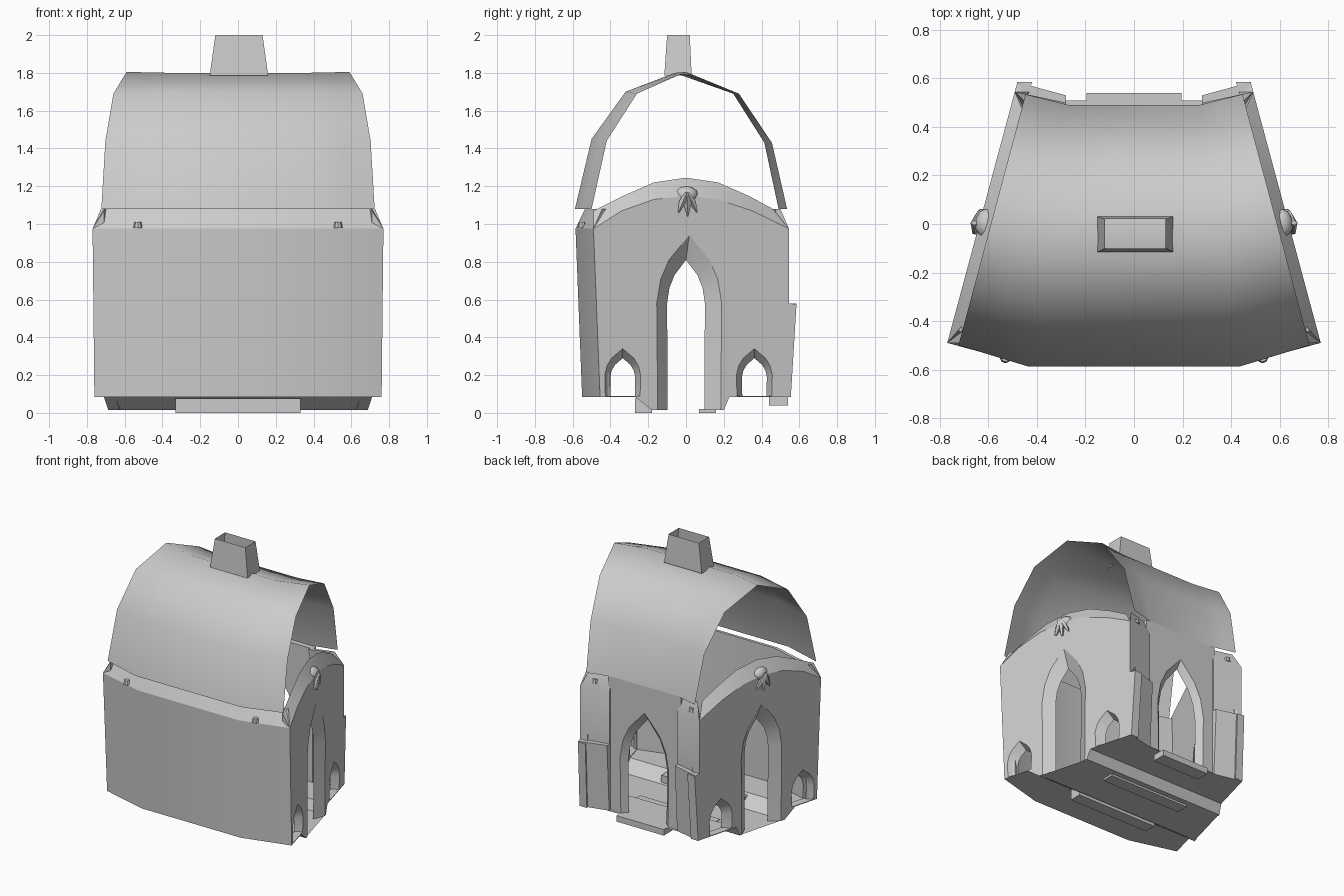
import bpy, bmesh, math
from mathutils import Vector
from mathutils.geometry import tessellate_polygon

if "Cube" in bpy.data.objects:
    bpy.data.objects.remove(bpy.data.objects["Cube"])

grey = bpy.data.materials.new("plain grey")
grey.use_nodes = True
grey.diffuse_color = (0.6, 0.6, 0.6, 1)
grey.node_tree.nodes["Principled BSDF"].inputs["Base Color"].default_value = (0.6, 0.6, 0.6, 1)


def finish(name, bm, angle=40):
    bmesh.ops.recalc_face_normals(bm, faces=bm.faces)
    mesh = bpy.data.meshes.new(name)
    bm.to_mesh(mesh)
    bm.free()
    mesh.materials.append(grey)
    ob = bpy.data.objects.new(name, mesh)
    bpy.context.collection.objects.link(ob)
    bpy.ops.object.select_all(action="DESELECT")
    ob.select_set(True)
    bpy.context.view_layer.objects.active = ob
    bpy.ops.object.shade_smooth_by_angle(angle=math.radians(angle))
    return ob


def loft(name, rows, ring=False, caps=False, closed=False, angle=40):
    """Skin rows of points; ring joins row ends, closed joins last row to first."""
    bm = bmesh.new()
    grid = [[bm.verts.new(p) for p in row] for row in rows]
    n = len(rows[0])
    pairs = list(zip(grid, grid[1:])) + ([(grid[-1], grid[0])] if closed else [])
    for a, b in pairs:
        for i in range(n if ring else n - 1):
            j = (i + 1) % n
            bm.faces.new((a[i], a[j], b[j], b[i]))
    if caps and ring:
        bm.faces.new(grid[0])
        bm.faces.new(grid[-1])
    if caps and closed:
        bm.faces.new([r[0] for r in grid])
        bm.faces.new([r[-1] for r in grid])
    return finish(name, bm, angle)


def panel(name, outer_loops, inner_loops, place, depth):
    """Slab with holes whose loops may differ between outside and inside."""
    bm = bmesh.new()
    sides = []
    for loops, d in ((outer_loops, 0), (inner_loops, depth)):
        verts = [[bm.verts.new(place(u, v, d)) for u, v in loop] for loop in loops]
        flat = [v for loop in verts for v in loop]
        for tri in tessellate_polygon([[Vector((u, v, 0)) for u, v in l] for l in loops]):
            bm.faces.new([flat[i] for i in tri])
        sides.append(verts)
    for a, b in zip(*sides):
        for i in range(len(a)):
            j = (i + 1) % len(a)
            bm.faces.new((a[i], a[j], b[j], b[i]))
    return finish(name, bm, 30)


def arch(c, half, base, spring, peak):
    """Pointed arch, from its left foot over the tip to its right foot."""
    h = peak - spring
    left = [(-half * 0.97, base), (-half, spring), (-half * 0.88, spring + h * 0.35),
            (-half * 0.62, spring + h * 0.64)]
    right = [(-x, z) for x, z in reversed(left)]
    return [(c + x, z) for x, z in left + [(0, peak)] + right]


def box(name, x0, x1, y0, y1, z0, z1):
    plan = [(x0, y0), (x1, y0), (x1, y1), (x0, y1)]
    return loft(name, [[(x, y, z) for x, y in plan] for z in (z0, z1)], ring=True, caps=True)


def side_x(y):
    return 0.638 - 0.269 * y


# Side walls: arched top with a raised inner rim, a door and two low windows
def wall_outline(door, top):
    return ([(-0.455, 0.085), (-0.27, 0.085), (-0.18, 0.015)] + door
            + [(0.2, 0.015), (0.23, 0.085), (0.555, 0.085), (0.585, 0.575), (0.545, 0.58)] + top)


outer_top = [(0.545, 0.975), (0.35, 1.07), (0.17, 1.13), (0, 1.15), (-0.17, 1.13), (-0.34, 1.07), (-0.49, 0.975)]
rim_top = [(0.46, 1.08), (0.33, 1.15), (0.17, 1.22), (0, 1.245), (-0.17, 1.22), (-0.33, 1.15), (-0.49, 1.07)]
outside = [wall_outline(arch(0.017, 0.172, 0.015, 0.58, 0.94), outer_top)]
inside = [wall_outline(arch(0, 0.1, 0.015, 0.58, 0.81), rim_top)]
for c in (-0.335, 0.362):
    outside.append(arch(c, 0.095, 0.09, 0.2, 0.34))
    inside.append(arch(c, 0.066, 0.09, 0.19, 0.29))

for s, side in ((1, "left"), (-1, "right")):
    panel(side + "_wall", outside, inside, lambda y, z, d: (s * (side_x(y) - d), y, z), 0.06)

    # Back corner wings, thicker below, with a sloped rim on top
    def wing(y_out, y_in, z, inset=0.0):
        return [(s * x, y - inset, z) for x, y in
                ((side_x(y_out) - inset, y_out), (0.28, y_in), (0.28, y_in - 0.05 + inset * 0.5),
                 (side_x(y_out) - 0.03 - inset, y_out - 0.05 + inset * 0.5))]
    loft(side + "_lower_wing", [wing(0.555, 0.505, 0.085), wing(0.585, 0.53, 0.58)], ring=True, caps=True)
    loft(side + "_upper_wing", [wing(0.545, 0.5, 0.57), wing(0.545, 0.5, 0.975),
                                wing(0.545, 0.5, 1.08, 0.045)], ring=True, caps=True, angle=30)

    # Leaf ornament at the top of the arch
    bm = bmesh.new()
    bmesh.ops.create_uvsphere(bm, u_segments=10, v_segments=6, radius=1)
    for v in bm.verts:
        v.co = (s * 0.605 + v.co.x * 0.05, v.co.y * 0.065, 1.155 + v.co.z * 0.045)
    finish(side + "_ornament_bud", bm, 60)
    for k in (-1, 0, 1):
        tip = 0.01 + 0.05 * k
        rows = []
        for t, w in ((0, 0.01), (0.45, 0.022), (1, 0.003)):
            y = 0.005 + (tip - 0.005) * t
            x = side_x(y) + 0.025 - 0.02 * t
            z = 1.17 - (0.13 - 0.02 * abs(k)) * t
            rows.append([(s * x, y - w, z), (s * (x + 0.012), y, z), (s * x, y + w, z), (s * (x - 0.025), y, z)])
        loft(side + "_ornament_leaf", rows, ring=True, caps=True)

    # Small rivets on the rim
    for x, y, z in ((0.53, -0.55, 0.995), (0.4, 0.5, 1.02)):
        bm = bmesh.new()
        bmesh.ops.create_cone(bm, cap_ends=True, segments=8, radius1=0.024, radius2=0.018, depth=0.03)
        bmesh.ops.translate(bm, verts=bm.verts, vec=(s * x, y, z))
        finish(side + "_rivet", bm)

# Front wall: bent in plan, leaning out, with a sloped rim
def front_row(dx, dy, z):
    return [(x + (dx if x > 0 else -dx), y + dy, z)
            for x, y in ((-0.77, -0.49), (-0.42, -0.585), (0.42, -0.585), (0.77, -0.49))]


loft("front_wall", [front_row(-0.01, 0.035, 0.085), front_row(0, 0, 0.975), front_row(-0.045, 0.05, 1.08),
                    front_row(-0.06, 0.07, 1.08), front_row(-0.06, 0.09, 0.085)],
     caps=True, closed=True, angle=20)

# Back panel with a pointed doorway
def back_outline(door):
    return [(-0.3, 0.085), (-0.21, 0.085)] + door + [(0.21, 0.085), (0.3, 0.085), (0.3, 1.08), (-0.3, 1.08)]


panel("back_panel", [back_outline(arch(0, 0.2, 0.085, 0.5, 0.88))],
      [back_outline(arch(0, 0.16, 0.085, 0.48, 0.82))], lambda x, z, d: (x, 0.49 - d, z), 0.04)
box("back_threshold", -0.195, 0.195, 0.44, 0.54, 0.04, 0.085)

# Floor sheet with a sunken walkway, and two beams beneath it
floor = [(-0.455, 0.085), (-0.27, 0.085), (-0.17, 0.015), (0.2, 0.015), (0.23, 0.085), (0.51, 0.085)]
loft("floor", [[(f * (side_x(y) - 0.005), y, z) for f in (-1, -0.55, 0.55, 1)]
               for y, z in [(-0.455, 0.085)] + floor[1:]], angle=20)
loft("front_floor_edge", [front_row(-0.01, 0.035, 0.085),
                          [(x, -0.455, 0.085) for x in (-0.76, -0.42, 0.42, 0.76)]])
for name, y in (("front_beam", -0.27), ("back_beam", 0.07)):
    box(name, -0.33, 0.33, y, y + 0.09, 0, 0.075 if y < 0 else 0.02)

# Roof: curved thin shell that bows forward in the middle
edge = [(-0.5, 1.08), (-0.42, 1.44), (-0.26, 1.69), (0, 1.805), (0.28, 1.69), (0.455, 1.43), (0.535, 1.08)]
middle = [(-0.588, 1.08), (-0.5, 1.45), (-0.32, 1.7), (-0.06, 1.8), (0.25, 1.69), (0.415, 1.43), (0.49, 1.08)]
roof = []
for (ye, ze), (ym, zm) in zip(edge, middle):
    xe = 0.59 - 0.267 * ye
    half = [(xe, ye, ze), (xe * 0.8, (ye + ym) / 2, (ze + zm) / 2), (xe * 0.6, ym, zm)]
    roof.append([(-x, y, z) for x, y, z in half] + half[::-1])
loft("roof", roof, angle=50)

# Chimney: tapered open shaft
def shaft(x0, x1, y0, y1, z):
    return [(x0, y0, z), (x1, y0, z), (x1, y1, z), (x0, y1, z)]


loft("chimney", [shaft(-0.15, 0.16, -0.115, 0.03, 1.785), shaft(-0.12, 0.13, -0.1, 0.02, 2)], ring=True)
